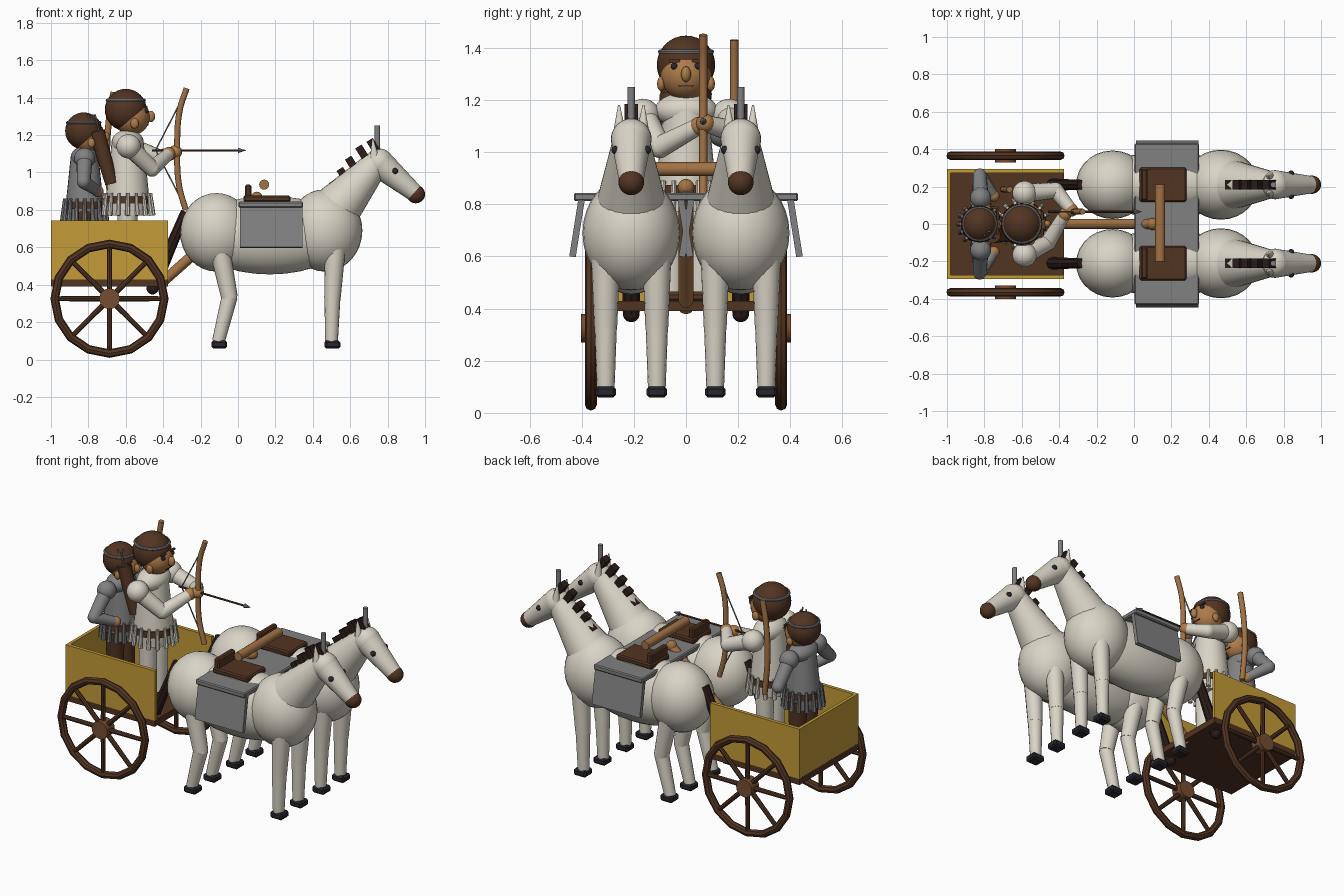
import bpy
import math
from mathutils import Vector

default_cube = bpy.data.objects.get("Cube")
if default_cube:
    bpy.data.objects.remove(default_cube, do_unlink=True)


def material(name, red, green, blue):
    mat = bpy.data.materials.new(name)
    mat.use_nodes = True
    colour = (red, green, blue, 1)
    mat.diffuse_color = colour
    mat.node_tree.nodes["Principled BSDF"].inputs["Base Color"].default_value = colour
    return mat


cream = material("cream", .70, .66, .57)
yellow = material("ochre yellow", .55, .33, .04)
brown = material("dark brown wood", .085, .035, .016)
hub_brown = material("hub brown", .18, .075, .03)
tan = material("tan wood", .36, .17, .06)
skin = material("skin", .42, .20, .07)
grey = material("grey cloth", .22, .22, .225)
hoof_black = material("hoof black", .02, .02, .028)
mane_dark = material("mane dark", .025, .012, .011)


def finish(name, mat, smooth=True):
    obj = bpy.context.object
    obj.name = name
    obj.data.materials.append(mat)
    if smooth:
        bpy.ops.object.shade_smooth_by_angle(angle=math.radians(40))
    return obj


def ball(name, loc, radii, mat):
    bpy.ops.mesh.primitive_uv_sphere_add(segments=28, ring_count=16, radius=1, location=loc)
    bpy.context.object.scale = radii if isinstance(radii, tuple) else (radii,) * 3
    return finish(name, mat)


def rod(name, start, end, r_start, r_end, mat, sides=16):
    start, end = Vector(start), Vector(end)
    axis = end - start
    bpy.ops.mesh.primitive_cone_add(vertices=sides, radius1=r_start, radius2=r_end,
                                    depth=axis.length, location=(start + end) / 2)
    bpy.context.object.rotation_euler = axis.to_track_quat("Z", "Y").to_euler()
    return finish(name, mat)


def box(name, loc, size, mat, rot=(0, 0, 0), bevel=0):
    bpy.ops.mesh.primitive_cube_add(size=1, location=loc, rotation=rot)
    obj = bpy.context.object
    obj.scale = size
    bpy.ops.object.transform_apply(location=False, rotation=False, scale=True)
    if bevel:
        mod = obj.modifiers.new("Bevel", "BEVEL")
        mod.width = bevel
    return finish(name, mat, False)


def ring(name, loc, major, minor, mat, rot=(0, 0, 0), sides=16):
    bpy.ops.mesh.primitive_torus_add(location=loc, rotation=rot, major_radius=major,
                                     minor_radius=minor, major_segments=sides, minor_segments=8)
    return finish(name, mat)


def wire(name, points, radius, mat, smooth=True):
    curve = bpy.data.curves.new(name, "CURVE")
    curve.dimensions = "3D"
    curve.bevel_depth = radius
    curve.bevel_resolution = 2
    curve.use_fill_caps = True
    if smooth:
        spline = curve.splines.new("BEZIER")
        spline.bezier_points.add(len(points) - 1)
        for knot, point in zip(spline.bezier_points, points):
            knot.co = point
            knot.handle_left_type = knot.handle_right_type = "AUTO"
    else:
        spline = curve.splines.new("POLY")
        spline.points.add(len(points) - 1)
        for knot, point in zip(spline.points, points):
            knot.co = (*point, 1)
    curve.materials.append(mat)
    bpy.context.collection.objects.link(bpy.data.objects.new(name, curve))


def horse(y):
    # Trunk
    ball("horse_rump", (-.115, y, .68), (.195, .183, .21), cream)
    ball("horse_belly", (.17, y, .665), (.42, .175, .21), cream)
    ball("horse_chest", (.465, y, .69), (.2, .187, .22), cream)
    # Neck and head
    rod("horse_neck", (.52, y, .8), (.74, y, 1.05), .135, .07, cream, 24)
    ball("horse_poll", (.755, y, 1.05), .078, cream)
    rod("horse_face", (.755, y, 1.05), (.945, y, .89), .078, .047, cream, 20)
    ball("horse_muzzle", (.951, y, .884), .049, brown)
    rod("head_plume", (.745, y, 1.08), (.745, y, 1.25), .015, .015, grey)
    for side in (-1, 1):
        rod("horse_ear", (.73, y + side * .045, 1.08), (.72, y + side * .047, 1.18), .024, .004, cream)
        ball("horse_eye", (.84, y + side * .06, 1.008), .016, hoof_black)
    # Mane of stubby tufts
    for x, z in ((.525, .92), (.565, .985), (.61, 1.045), (.665, 1.105), (.725, 1.14)):
        box("mane_tuft", (x, y, z), (.04, .05, .08), mane_dark, (0, math.radians(-32), 0))
    # Tail
    rod("horse_tail", (-.28, y, .79), (-.45, y, .39), .026, .034, mane_dark, 8)
    ball("tail_tip", (-.457, y, .38), .032, mane_dark)
    # Legs
    for side in (-1, 1):
        ly = y + side * .098
        for name, hip, knee, foot in (("front", .52, .505, .5), ("rear", -.1, -.045, -.105)):
            rod(name + "_upper_leg", (hip, ly, .6), (knee, ly, .33), .056, .044, cream)
            ball(name + "_knee", (knee, ly, .33), .041, cream)
            rod(name + "_lower_leg", (knee, ly, .335), (foot, ly, .095), .043, .034, cream)
            box(name + "_hoof", (foot + .005, ly, .08), (.085, .078, .042), hoof_black, bevel=.01)
    # Blanket and saddle
    box("blanket_top", (.175, y, .828), (.345, .44, .032), grey, bevel=.006)
    for side in (-1, 1):
        box("blanket_flap", (.178, y + side * .207, .715), (.335, .025, .235), grey,
            (side * math.radians(9), 0, 0))
    box("saddle_seat", (.155, y, .86), (.25, .185, .035), brown, bevel=.008)
    box("saddle_back", (.055, y, .9), (.035, .17, .07), brown, bevel=.008)


for y in (-.21, .21):
    horse(y)

# Yoke and draught pole
rod("yoke", (.14, -.2, .935), (.14, .21, .935), .027, .027, tan)
rod("draught_pole", (-.42, 0, .4), (.11, 0, .87), .028, .028, tan)
ball("pole_knob", (.1, 0, .865), .032, tan)

# Cart body, open toward the horses
box("cart_floor", (-.688, 0, .41), (.625, .59, .04), brown)
box("cart_rear_wall", (-.99, 0, .585), (.02, .59, .315), yellow)
for side in (-1, 1):
    box("cart_side_wall", (-.688, side * .284, .585), (.625, .022, .315), yellow)
    # Wheels
    hub = Vector((-.687, side * .365, .325))
    ring("wheel_rim", hub, .293, .023, brown, (math.pi / 2, 0, 0), 16)
    rod("wheel_hub", hub - Vector((0, .037, 0)), hub + Vector((0, .037, 0)), .055, .055, hub_brown)
    for i in range(8):
        angle = i * math.pi / 4
        out = Vector((math.cos(angle), 0, math.sin(angle)))
        rod("wheel_spoke", hub, hub + out * .29, .015, .013, brown, 8)


def head(name, x, z, size):
    ball(name + "_hair", (x, 0, z), size, brown)
    ball(name + "_face", (x + size * .28, 0, z - size * .34), size * .87, skin)
    ball(name + "_nose", (x + size * 1.2, 0, z - size * .32), (size * .2, size * .17, size * .27), skin)
    for side in (-1, 1):
        ball(name + "_eye", (x + size * .97, side * size * .4, z - size * .05), size * .12, hoof_black)
        ball(name + "_ear", (x + size * .42, side * size * .85, z - size * .65),
             (size * .2, size * .14, size * .25), skin)
        box(name + "_brow", (x + size * .98, side * size * .4, z + size * .13),
            (size * .12, size * .38, size * .09), brown)
    box(name + "_mouth", (x + size * 1.03, 0, z - size * .72), (size * .09, size * .5, size * .05), brown)
    ring(name + "_circlet", (x, 0, z + size * .45), size * .88, size * .08, grey, sides=28)


def figure(name, x, waist, shoulder, width, cloth, leg_mat):
    rod(name + "_torso", (x, 0, waist), (x, 0, shoulder), width, width * .75, cloth, 24)
    ball(name + "_upper_chest", (x, 0, shoulder), (width * .75, width * 1.05, width * .6), cloth)
    rod(name + "_belt", (x, 0, waist - .035), (x, 0, waist + .005), width * 1.06, width * 1.04, brown, 24)
    rod(name + "_hips", (x, 0, waist - .1), (x, 0, waist - .03), width * .95, width, cloth, 24)
    # Hanging skirt strips
    for i in range(16):
        angle = i * math.tau / 16
        c, s = math.cos(angle), math.sin(angle)
        rod(name + "_skirt_strip", (x + c * width * 1.18, s * width * 1.18, waist - .1),
            (x + c * width * 1.06, s * width * 1.06, waist + .02), .014, .009, cloth, 8)
    for side in (-1, 1):
        rod(name + "_leg", (x, side * .055, .43), (x, side * .055, waist - .05), .048, .055, leg_mat)
        box(name + "_shoe", (x + .02, side * .055, .445), (.13, .075, .04), brown, bevel=.012)


def arm(name, shoulder, elbow, hand, size, mat):
    ball(name + "_shoulder", shoulder, size * 1.3, mat)
    rod(name + "_upper_arm", shoulder, elbow, size, size * .85, mat)
    ball(name + "_elbow", elbow, size * .85, mat)
    rod(name + "_forearm", elbow, hand, size * .85, size * .65, mat)
    ball(name + "_hand", hand, size * .72, skin)


# Archer with drawn bow
figure("archer", -.59, .87, 1.16, .115, cream, cream)
head("archer", -.6, 1.335, .112)
arm("archer_left", (-.585, .165, 1.14), (-.42, .18, 1.08), (-.335, .075, 1.11), .05, cream)
arm("archer_right", (-.585, -.165, 1.14), (-.46, -.1, 1.02), (-.37, .05, 1.1), .05, cream)
bow_y = .066
wire("bow", [(-.275, bow_y, 1.45), (-.312, bow_y, 1.33), (-.325, bow_y, 1.12),
             (-.315, bow_y, .93), (-.28, bow_y, .8)], .016, tan)
wire("bow_string", [(-.28, bow_y, 1.43), (-.44, bow_y, 1.12), (-.285, bow_y, .82)], .004, grey, False)
rod("arrow_shaft", (-.46, bow_y, 1.118), (.005, bow_y, 1.118), .006, .006, brown, 8)
rod("arrow_head", (0, bow_y, 1.118), (.042, bow_y, 1.118), .014, .001, grey, 8)

# Quiver on the archer's back
rod("quiver", (-.675, -.06, .94), (-.755, -.06, 1.22), .035, .042, brown)
for dx, dy in ((-.02, 0), (.015, -.015), (.005, .02)):
    rod("quiver_arrow", (-.75 + dx, -.06 + dy, 1.19), (-.78 + dx, -.06 + dy, 1.31), .005, .005, grey, 8)

# Spare bow slung at the left
wire("spare_bow", [(-.665, .185, 1.43), (-.69, .185, 1.28), (-.7, .185, 1.08), (-.68, .185, .84)], .017, tan)

# Companion with hands on hips
figure("companion", -.82, .84, 1.08, .1, grey, brown)
head("companion", -.825, 1.222, .099)
for label, side in (("companion_left", 1), ("companion_right", -1)):
    arm(label, (-.82, side * .14, 1.075), (-.825, side * .26, .95), (-.75, side * .15, .9), .043, grey)
